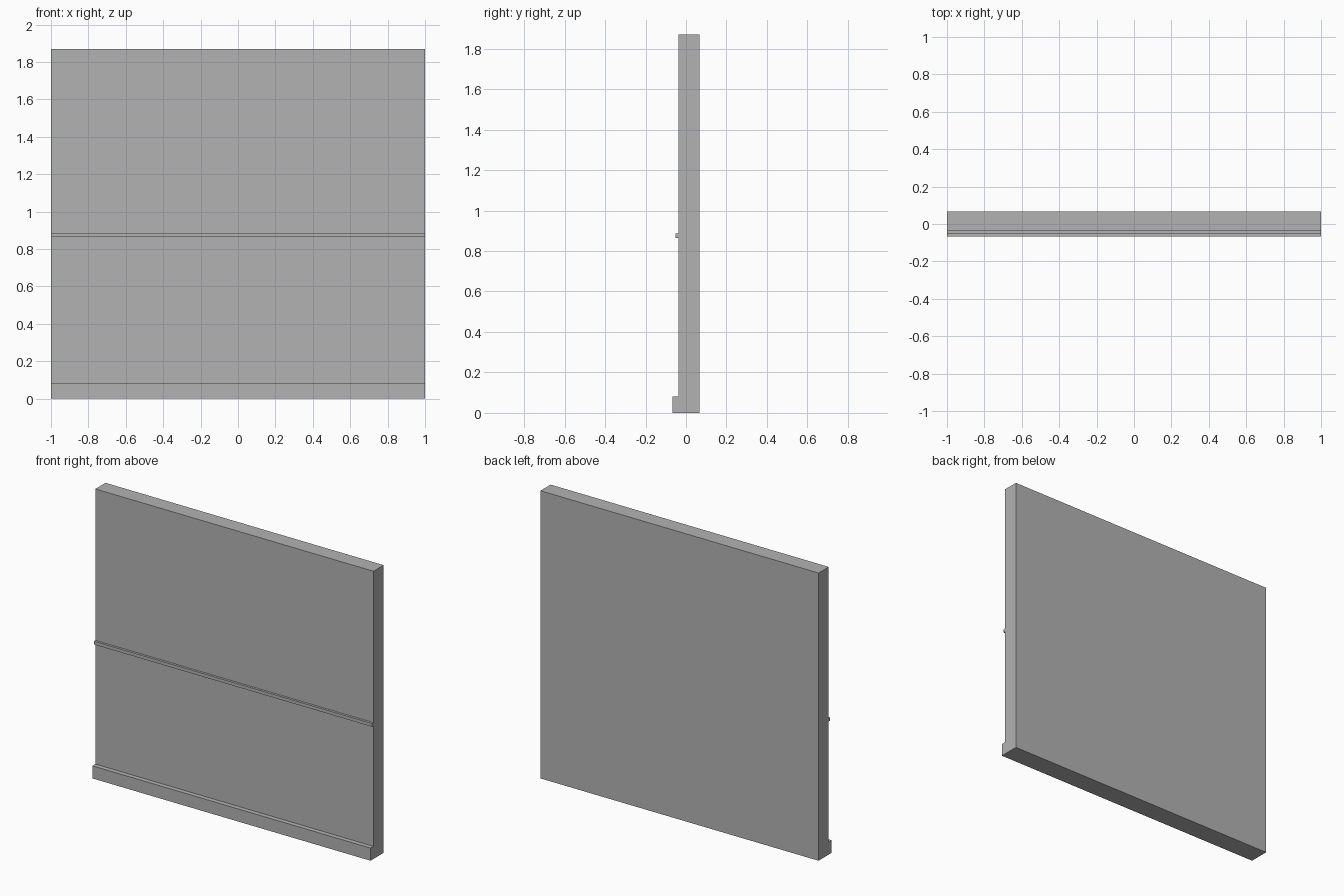
import bpy

cube = bpy.data.objects.get("Cube")
if cube:
    bpy.data.objects.remove(cube, do_unlink=True)

# Single plain grey finish
grey = bpy.data.materials.new("plain_grey")
grey.use_nodes = True
colour = (0.45, 0.45, 0.45, 1)
grey.diffuse_color = colour
grey.node_tree.nodes["Principled BSDF"].inputs["Base Color"].default_value = colour

BACK = 0.067
FRONT = -0.037


def full_width_box(name, y0, y1, z0, z1):
    """Box spanning the whole wall width between the given depths and heights."""
    bpy.ops.mesh.primitive_cube_add(size=1, location=(0, (y0 + y1) / 2, (z0 + z1) / 2))
    box = bpy.context.object
    box.name = name
    box.scale = (2, y1 - y0, z1 - z0)
    bpy.ops.object.transform_apply(location=False, rotation=False, scale=True)
    box.data.materials.append(grey)
    return box


# Wall slab
full_width_box("wall_panel", FRONT, BACK, 0, 1.87)

# Skirting and thin rail on the front
full_width_box("skirting_board", -0.067, FRONT, 0, 0.082)
full_width_box("chair_rail", -0.052, FRONT, 0.865, 0.886)
